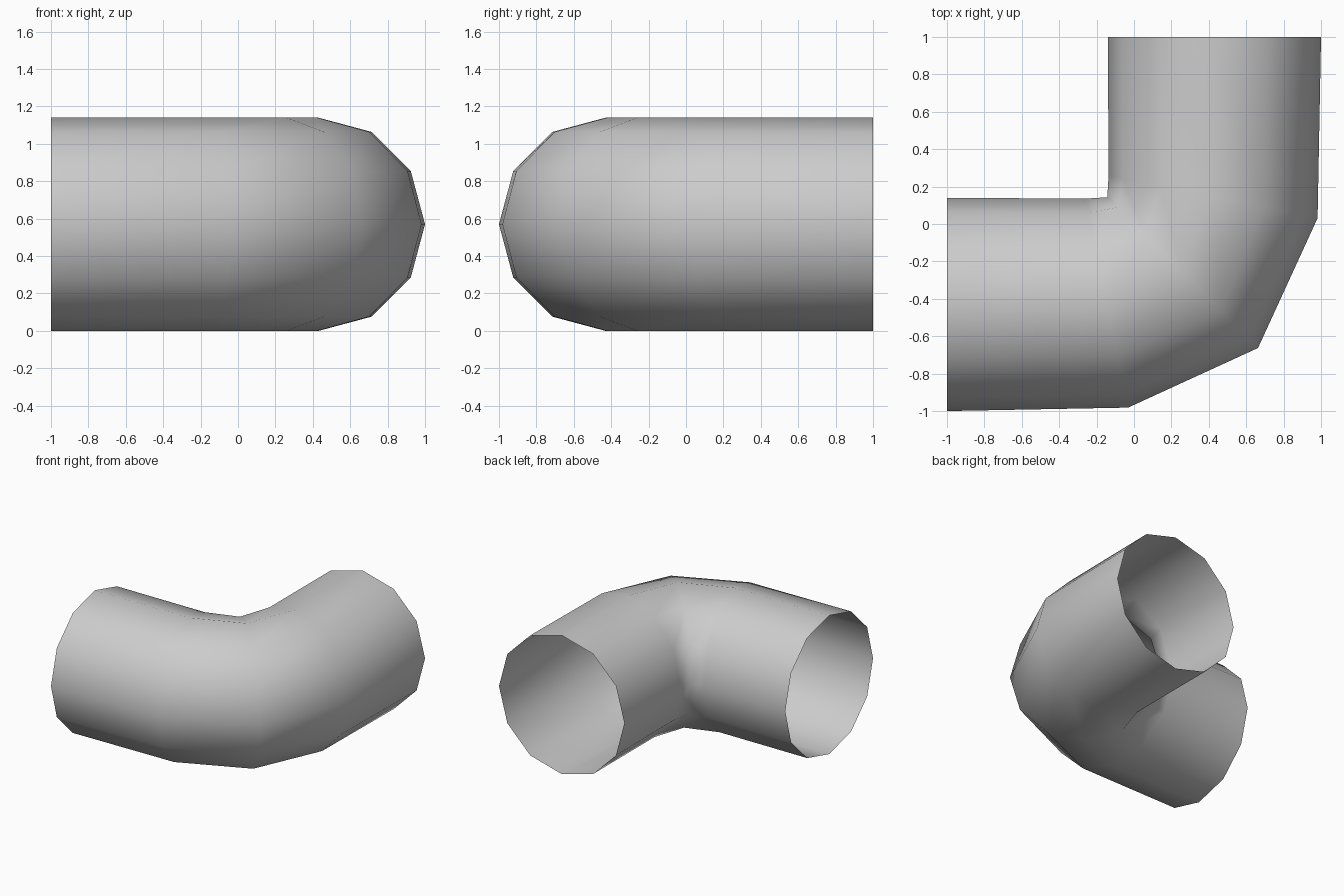
import bpy
import bmesh
from math import cos, sin, radians, tau
from mathutils import Vector

cube = bpy.data.objects.get("Cube")
if cube:
    bpy.data.objects.remove(cube)

RADIUS = 0.57
SIDES = 12

# Plain grey finish
grey = bpy.data.materials.new("plain grey")
grey.use_nodes = True
colour = (0.6, 0.6, 0.6, 1)
grey.diffuse_color = colour
grey.node_tree.nodes["Principled BSDF"].inputs["Base Color"].default_value = colour

# Bend path: ring centre x, y and heading in degrees
path = [(-1, -0.43, 0), (-0.145, -0.423, 11.5), (0.26, -0.26, 45),
        (0.423, 0.145, 78.5), (0.43, 1, 90)]

bm = bmesh.new()
rings = []
for x, y, heading in path:
    a = radians(heading)
    outward = Vector((sin(a), -cos(a), 0))
    ring = []
    for i in range(SIDES):
        t = tau * i / SIDES
        offset = outward * cos(t) + Vector((0, 0, sin(t)))
        ring.append(bm.verts.new(Vector((x, y, RADIUS)) + offset * RADIUS))
    rings.append(ring)

# Open single-skin wall between neighbouring rings
for r, s in zip(rings, rings[1:]):
    for i in range(SIDES):
        j = (i + 1) % SIDES
        bm.faces.new((r[i], s[i], s[j], r[j])).smooth = True

mesh = bpy.data.meshes.new("pipe_elbow")
bm.to_mesh(mesh)
bm.free()
mesh.materials.append(grey)
elbow = bpy.data.objects.new("pipe_elbow", mesh)
bpy.context.collection.objects.link(elbow)
